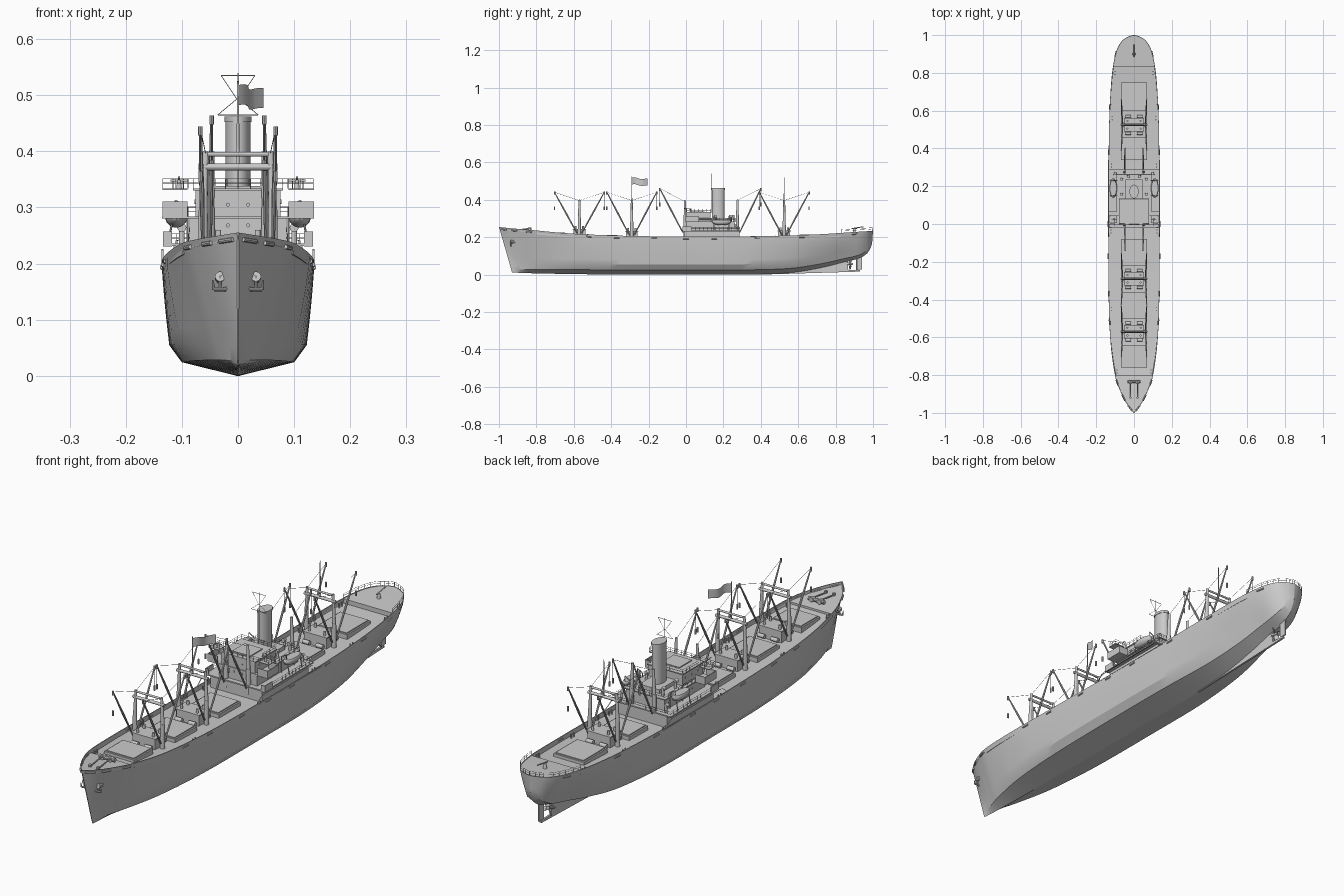
import bpy, bmesh, math
from mathutils import Matrix, Vector

if "Cube" in bpy.data.objects:
    bpy.data.objects.remove(bpy.data.objects["Cube"])

def finish(name, bm, smooth=True):
    me = bpy.data.meshes.new(name)
    bm.normal_update()
    bm.to_mesh(me)
    bm.free()
    ob = bpy.data.objects.new(name, me)
    bpy.context.collection.objects.link(ob)
    if smooth:
        bpy.ops.object.select_all(action='DESELECT')
        ob.select_set(True)
        bpy.context.view_layer.objects.active = ob
        bpy.ops.object.shade_smooth_by_angle(angle=math.radians(25))
    return ob

def boxes(name, items):
    """items: (x0, x1, y0, y1, z0, z1)"""
    bm = bmesh.new()
    for x0, x1, y0, y1, z0, z1 in items:
        m = Matrix.Translation(((x0+x1)/2, (y0+y1)/2, (z0+z1)/2)) @ Matrix.Diagonal((x1-x0, y1-y0, z1-z0, 1))
        bmesh.ops.create_cube(bm, size=1, matrix=m)
    return finish(name, bm, False)

def both(b):
    return [b, (-b[1], -b[0]) + tuple(b[2:])]

def rods(name, items, seg=8):
    """items: (start, end, radius[, end radius])"""
    bm = bmesh.new()
    for a, b, r, *r2 in items:
        a, b = Vector(a), Vector(b)
        m = Matrix.Translation((a+b)/2) @ (b-a).to_track_quat('Z', 'Y').to_matrix().to_4x4()
        bmesh.ops.create_cone(bm, cap_ends=True, segments=seg, radius1=r, radius2=r2[0] if r2 else r,
                              depth=(b-a).length, matrix=m)
    return finish(name, bm)

def loft(name, rows, cap=False):
    bm = bmesh.new()
    vs = [[bm.verts.new(p) for p in row] for row in rows]
    for r, s in zip(vs, vs[1:]):
        for j in range(len(r)-1):
            bm.faces.new((r[j], r[j+1], s[j+1], s[j]))
    if cap:
        bm.faces.new(vs[0])
        bm.faces.new(vs[-1])
    bmesh.ops.recalc_face_normals(bm, faces=bm.faces)
    return finish(name, bm)

# Hull stations: y top, y bottom, z top, z keel, half width top, half width bilge, bilge height
ST = [(-1, -.93, .255, .012, .002, .001, .04), (-.95, -.9, .249, .01, .04, .01, .04),
      (-.88, -.85, .243, .008, .075, .03, .045), (-.8, -.78, .236, .006, .101, .055, .05),
      (-.62, -.61, .22, .003, .125, .095, .053), (-.35, -.35, .208, 0, .135, .118, .055),
      (0, 0, .203, 0, .136, .122, .055), (.3, .3, .204, 0, .135, .12, .055),
      (.55, .55, .209, .008, .131, .1, .055), (.72, .72, .216, .035, .123, .078, .05),
      (.83, .83, .223, .062, .112, .066, .045), (.92, .92, .229, .085, .092, .058, .04),
      (.97, .965, .232, .11, .063, .042, .04), (.992, .985, .234, .14, .03, .022, .03),
      (1, .995, .235, .165, .002, .001, .02)]
SUB, rows = 5, []
for i in range(len(ST)-1):
    p0, p1, p2, p3 = ST[max(i-1, 0)], ST[i], ST[i+1], ST[min(i+2, len(ST)-1)]
    for k in range(SUB):
        t = k/SUB
        rows.append([b + .5*t*(c-a + t*(2*a-5*b+4*c-d + t*(3*(b-c)+d-a))) for a, b, c, d in zip(p0, p1, p2, p3)])
rows.append(list(ST[-1]))

def at(y):
    """sheer height and half width at y"""
    for r, s in zip(rows, rows[1:]):
        if r[0] <= y <= s[0]:
            t = (y-r[0])/(s[0]-r[0])
            return r[2]+t*(s[2]-r[2]), r[4]+t*(s[4]-r[4])

def section(r):
    yt, yb, zt, zb, wt, wb, h = r
    power = 1 if yt < -.6 else 1.35
    half = [(.82*wb, zb+.45*h)]
    for k in range(7):
        t = k/6
        half.append((wb+(wt-wb)*(1-(1-t)**power), zb+h+(zt-zb-h)*t))
    pts = [(-x, z) for x, z in reversed(half)] + [(0, zb)] + half
    return [(x, yb+(yt-yb)*(z-zb)/(zt-zb), z) for x, z in pts]

loft("hull", [section(r) for r in rows], True)

# Decks with inner bulwark faces, stepping at forecastle and poop
deck = []
for i, r in enumerate(rows):
    a, b = 3*SUB, 10*SUB
    depths = [.012, .02] if i == a else [.02, .002] if i == b else [.012 if i < a else .02 if i < b else .002]
    for d in depths:
        y, z, w = r[0], r[2], r[4]
        v = max(w-.003, .0005)
        deck.append([(-w, y, z), (-v, y, z), (-v, y, z-d), (0, y, z-d), (v, y, z-d), (v, y, z), (w, y, z)])
loft("decks", deck)

# Raised midship bulwark plates
for s in (-1, 1):
    prof = [(-.07, .2), (.34, .2), (.31, .212), (.285, .226), (-.03, .226), (-.045, .222)]
    loft("midship_bulwark", [[(s*x, y, z) for y, z in prof + prof[:1]] for x in (.1325, .1365)])

# Mooring slots along the bulwark
slots = []
for y in (-.975, -.92, -.84, -.52, -.37, -.17, .0, .15, .38, .62, .9):
    for s in (-1, 1):
        (z0, w0), (z1, w1) = at(y-.015), at(y+.015)
        slots.append(((s*(w0-.001), y-.015, z0-.011), (s*(w1-.001), y+.015, z1-.011), .004))
rods("mooring_slots", slots)

# Skeg, sole piece, rudder, propeller
bm = bmesh.new()
f = bm.faces.new([bm.verts.new((-.004, y, z)) for y, z in
                  [(.4, 0), (.93, .016), (.93, .024), (.865, .026), (.865, .09), (.5, .05)]])
ex = bmesh.ops.extrude_face_region(bm, geom=[f])
bmesh.ops.translate(bm, vec=(.008, 0, 0), verts=[v for v in ex['geom'] if isinstance(v, bmesh.types.BMVert)])
bmesh.ops.recalc_face_normals(bm, faces=bm.faces)
finish("skeg", bm, False)
boxes("rudder", [(-.003, .003, .912, .942, .026, .096)])
rods("rudder_stock", [((0, .915, .018), (0, .915, .11), .005)])
rods("propeller_hub", [((0, .86, .057), (0, .892, .057), .008, .004)], 12)
bm = bmesh.new()
for k in range(4):
    m = (Matrix.Translation((0, .878, .057)) @ Matrix.Rotation(k*math.pi/2+.4, 4, 'Y') @ Matrix.Translation((0, 0, .017))
         @ Matrix.Rotation(.6, 4, 'Z') @ Matrix.Diagonal((.01, .002, .016, 1)))
    bmesh.ops.create_uvsphere(bm, u_segments=10, v_segments=8, radius=1, matrix=m)
finish("propeller_blades", bm)

# Cargo hatches: coaming plus smaller cover
hatch = []
for y0, y1 in ((-.76, -.64), (-.5, -.36), (-.22, -.08), (.34, .46), (.6, .75)):
    z, w = at((y0+y1)/2)
    w = min(.068, w-.045)
    hatch += [(-w, w, y0, y1, z-.03, z-.004), (-w+.006, w-.006, y0+.006, y1-.006, z-.01, z)]
boxes("cargo_hatches", hatch)

# Kingposts, booms, rigging
posts, booms, wires, hooks, houses, winches = [], [], [], [], [], []
def derrick(y, x, zb, ztop, tips, spread):
    for s in (-1, 1):
        posts.extend([((s*x, y, zb), (s*x, y, zb+.1), .0095, .008),
                      ((s*x, y, zb+.1), (s*x*.93, y, ztop), .0075, .005)])
        for ty, tz in tips:
            d = 1 if ty > y else -1
            a, b = Vector((s*x, y+d*.012, zb+.025)), Vector((s*spread, ty, tz))
            booms.append((a, a.lerp(b, .5), .003, .0045))
            booms.append((a.lerp(b, .5), b, .0045, .0025))
            wires.append((b, (s*x*.93, y, ztop-.004), .0007))
            wires.append((b, (b.x, b.y, b.z-.08), .0007))
            hooks.append(((b.x, b.y, b.z-.095), (b.x, b.y, b.z-.075), .0035))
            hooks.append(((b.x, b.y, b.z-.012), (b.x, b.y, b.z+.004), .004))

for y in (-.57, -.29, .525):
    z = at(y)[0]-.022
    derrick(y, .062, z, .40, [(y-.133, .44), (y+.133, .44)], .067)
    posts += [((-.07, y, .372), (.07, y, .372), .006), ((-.06, y, .395), (.06, y, .395), .004)]
    houses += [(-.05, .05, y-.032, y+.032, z, z+.045), (-.054, .054, y-.036, y+.036, z+.045, z+.049)]
    for s in (-1, 1):
        for d in (-1, 1):
            winches.append(((s*.015, y+d*.045, z+.014), (s*.045, y+d*.045, z+.014), .008))
            posts.append(((s*.035, y+d*.02, z+.04), (s*.035, y+d*.02, z+.065), .005))
derrick(-.005, .05, .2, .395, [(-.14, .46)], .047)
derrick(.275, .05, .2, .40, [(.40, .46)], .047)
posts += [((0, -.29, .37), (0, -.29, .525), .003, .0015), ((0, .525, .37), (0, .525, .52), .003, .0015)]
rods("kingposts", posts, 12)
rods("cargo_booms", booms)
rods("rigging_wires", wires, 4)
rods("cargo_hooks", hooks)
boxes("mast_houses", houses)
rods("winches", winches, 12)

# Waving flag
loft("flag", [[(.042*t + .005*math.sin(t*7), -.29+.085*t, z - .008*t + .003*math.sin(t*8))
               for z in (.482, .494, .506, .518)] for t in [k/14 for k in range(15)]])

# Superstructure levels, deck slabs and solid bridge wings
boxes("deckhouse", [(-.115, .115, -.012, .285, .18, .232), (-.086, .086, 0, .26, .236, .28),
                    (-.076, .076, 0, .13, .284, .33), (-.045, .045, .12, .235, .28, .3),
                    (-.04, .04, .02, .1, .33, .338)])
boxes("deck_slabs", [(-.134, .134, -.02, .29, .231, .236), (-.135, .135, -.003, .07, .28, .284),
                     (-.092, .092, .05, .265, .28, .284), (-.08, .08, -.004, .135, .33, .334)])
wing = []
for b in ((.09, .135, -.003, 0, .28, .311), (.132, .135, 0, .07, .28, .311), (.09, .135, .067, .07, .28, .311),
          (.118, .134, -.02, -.017, .23, .257), (.131, .134, -.02, .03, .23, .257),
          (.09, .135, .005, .045, .331, .334)):
    wing += both(b)
boxes("bridge_wings", wing)
ports = []
for s in (-1, 1):
    ports += [((s*x, -.003, z), (s*x, .002, z), .0035) for x in (.018, .05) for z in (.268, .305)]
    ports += [((s*.084, y, .26), (s*.0875, y, .26), .004) for y in (.03, .08, .13, .18, .23)]
    ports += [((s*.074, y, .31), (s*.0775, y, .31), .004) for y in (.03, .07, .11)]
rods("portholes", ports, 12)

# Oval funnel with rim
bm = bmesh.new()
for z0, z1, k in ((.28, .3, 1.12), (.3, .455, 1), (.452, .462, 1.07)):
    bmesh.ops.create_cone(bm, cap_ends=True, segments=32, radius1=1, radius2=1, depth=1,
        matrix=Matrix.Translation((0, .172, (z0+z1)/2)) @ Matrix.Diagonal((.0225*k, .034*k, z1-z0, 1)))
finish("funnel", bm)
ant = [((0, .135, .33), (0, .135, .54), .0014), ((-.03, .135, .535), (.03, .135, .535), .001),
       ((-.036, .135, .465), (.036, .135, .465), .001)]
for s in (-1, 1):
    ant += [((s*.03, .135, .535), (0, .135, .49), .0006), ((0, .135, .495), (s*.036, .135, .465), .0006)]
rods("antenna", ant, 6)

# Lifeboats and davits
bm, davits = bmesh.new(), []
for s in (-1, 1):
    g = bmesh.ops.create_uvsphere(bm, u_segments=20, v_segments=12, radius=1)
    for v in g['verts']:
        v.co = Vector((s*.11+.02*v.co.x, .19+.052*v.co.y, .284+min(.02*v.co.z, .009)))
    for y in (.15, .23):
        davits += [((s*.09, y, .235), (s*.09, y, .3), .002), ((s*.09, y, .3), (s*.112, y, .312), .002),
                   ((s*.112, y, .312), (s*.112, y, .29), .001), ((s*.125, y, .235), (s*.118, y, .27), .002)]
finish("lifeboats", bm)
rods("davits", davits)

# Cowl and mushroom vents, gun posts on the bridge wings
vents = []
for s in (-1, 1):
    for x, y, z in ((.065, .16, .284), (.065, .24, .284), (.03, .255, .284), (.1, .27, .236)):
        vents += [((s*x, y, z), (s*x, y, z+.025), .005), ((s*x, y+.004, z+.028), (s*x, y-.01, z+.028), .006, .008)]
    vents += [((s*.105, .025, .334), (s*.105, .025, .35), .005, .003),
              ((s*.105, .03, .35), (s*.105, -.01, .354), .002), ((s*.09, .025, .348), (s*.12, .025, .348), .002)]
vents += [((0, .9, .226), (0, .9, .245), .008, .005), ((0, .885, .246), (0, .95, .256), .0025)]
rods("vents_and_guns", vents, 12)

# Railings
rails = []
def rail(pts, h=.017):
    for a, b in zip(pts, pts[1:]):
        a, b = Vector(a), Vector(b)
        n = max(1, round((b-a).length/.022))
        for k in range(n+1):
            p = a.lerp(b, k/n)
            rails.append((p, p+Vector((0, 0, h)), .0007))
        for q in (.55, 1):
            up = Vector((0, 0, h*q))
            rails.append((a+up, b+up, .0007))
for s in (-1, 1):
    rail([(s*(r[4]-.001), r[0], r[2]) for r in rows[10*SUB::2]])
    rail([(s*.132, .03, .236), (s*.132, .288, .236), (0, .288, .236)])
    rail([(s*.09, .07, .284), (s*.09, .263, .284), (0, .263, .284)])
    rail([(0, -.002, .334), (s*.134, .005, .334), (s*.134, .044, .334), (s*.079, .046, .334),
          (s*.079, .133, .334), (0, .133, .334)])
rods("railings", rails, 4)

# Windlass, chains, bollards, bow anchors
gear, anchor = [((-.035, -.835, .242), (.035, -.835, .242), .008)], []
for s in (-1, 1):
    gear += [((s*.018, -.835, .247), (s*.018, -.92, .236), .003), ((s*.018, -.92, .23), (s*.018, -.92, .244), .006),
             ((s*.018, -.845, .242), (s*.018, -.825, .242), .009)]
    for y in (-.78, -.45, -.04, .31, .56, .8):
        z, w = at(y)
        gear += [((s*(w-.015), y+d, z-.022), (s*(w-.015), y+d, z-.004), .003) for d in (-.008, .008)]
    c = Vector((s*.032, -.932, .165))
    anchor += [(c+Vector((0, .02, .008)), c+Vector((0, -.008, .012)), .009),
               (c+Vector((0, -.006, .014)), c+Vector((0, -.004, -.014)), .003),
               (c+Vector((-.011, -.006, -.011)), c+Vector((.011, -.006, -.011)), .0035)]
    anchor += [(c+Vector((d*.011, -.006, -.012)), c+Vector((d*.013, -.008, .006)), .0035, .001) for d in (-1, 1)]
rods("deck_gear", gear, 10)
rods("anchors", anchor, 10)
